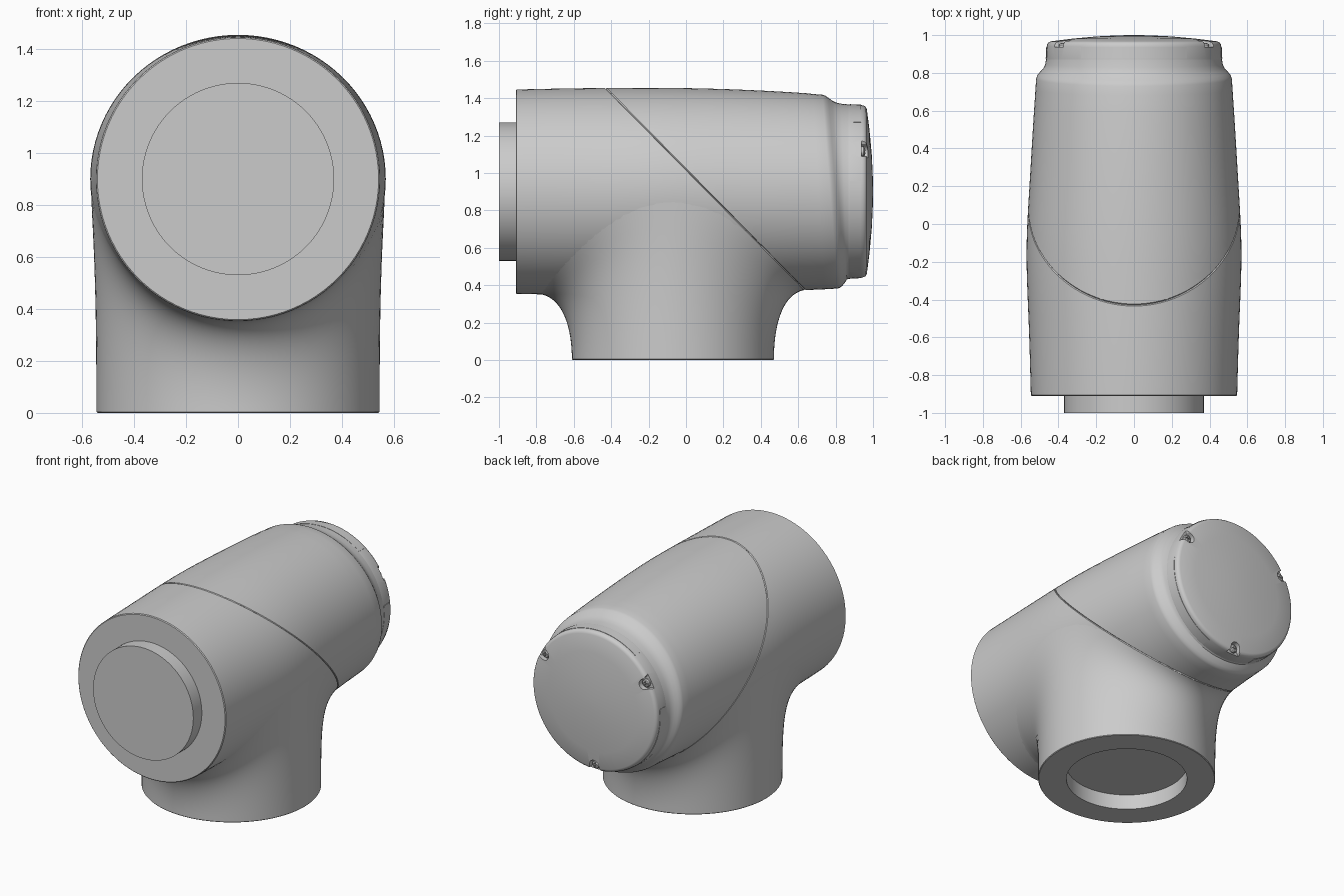
import bpy, bmesh, math
from mathutils import Vector
from math import sin, cos, pi

if "Cube" in bpy.data.objects:
    bpy.data.objects.remove(bpy.data.objects["Cube"])

CZ, BY = 0.9, -0.07          # tube axis height, branch centre in y
PHI, LY = math.radians(88), 0.73   # extent of branch blend on the tube
N = 96


def finish(name, bm, angle=30):
    bmesh.ops.recalc_face_normals(bm, faces=bm.faces)
    me = bpy.data.meshes.new(name)
    bm.to_mesh(me)
    bm.free()
    ob = bpy.data.objects.new(name, me)
    bpy.context.collection.objects.link(ob)
    smooth(ob, angle)
    return ob


def smooth(ob, angle=30):
    bpy.ops.object.select_all(action='DESELECT')
    ob.select_set(True)
    bpy.context.view_layer.objects.active = ob
    bpy.ops.object.shade_smooth_by_angle(angle=math.radians(angle))


def skin(bm, rings, first=False, last=False, skip=None):
    vs = [[bm.verts.new(p) for p in r] for r in rings]
    n = len(rings[0])
    for i in range(len(vs) - 1):
        for j in range(n):
            if skip and skip(i, j):
                continue
            k = (j + 1) % n
            bm.faces.new((vs[i][j], vs[i][k], vs[i + 1][k], vs[i + 1][j]))
    if first:
        bm.faces.new(vs[0])
    if last:
        bm.faces.new(vs[-1])


def lathe(name, profile, cx=0, cz=CZ, n=N):
    bm = bmesh.new()
    skin(bm, [[(cx + r * cos(2 * pi * j / n), y, cz + r * sin(2 * pi * j / n))
               for j in range(n)] for r, y in profile], True, True)
    return finish(name, bm)


def cut(ob, cutter):
    m = ob.modifiers.new("cut", 'BOOLEAN')
    m.operation, m.solver, m.object = 'DIFFERENCE', 'EXACT', cutter
    bpy.context.view_layer.objects.active = ob
    bpy.ops.object.modifier_apply(modifier=m.name)
    bpy.data.objects.remove(cutter)


def radius(y):
    return 0.555 - (0.0405 if y > -0.2 else 0.018) * (y + 0.2) ** 2


def tube_point(a, y, r, shear=0.0):
    bulge = 1 + 0.025 * math.exp(-((y + 0.15) / 0.35) ** 2)
    return Vector((r * sin(a) * bulge, y + shear * cos(a), CZ - r * cos(a)))


# Main tube with slanted shoulder
bm = bmesh.new()
prof = [(-0.91, 0.541, 0), (-0.905, 0.546, 0)]
prof += [(-0.88 + 0.04 * i, radius(-0.88 + 0.04 * i), 0) for i in range(39)]
prof += [(0.71, 0.522, 0.03), (0.77, 0.518, 0.04), (0.785, 0.513, 0.04), (0.8, 0.501, 0.038),
         (0.815, 0.487, 0.034), (0.828, 0.477, 0.028), (0.845, 0.47, 0.015), (0.87, 0.466, 0)]


def in_branch(i, j):
    a = (2 * pi * (j + 0.5) / N + pi) % (2 * pi) - pi
    y = (prof[i][0] + prof[i + 1][0]) / 2
    return (a / PHI) ** 2 + ((y - BY) / LY) ** 2 < 0.8


skin(bm, [[tube_point(2 * pi * j / N, y, r, s) for j in range(N)] for y, r, s in prof],
     first=True, skip=in_branch)

# Branch: curves from the base circle, tangent to the tube at the far end
paths = []
for j in range(N):
    t = 2 * pi * j / N
    p0 = Vector((0.545 * cos(t), BY + 0.54 * sin(t), 0))
    a, y = PHI * cos(t), BY + LY * sin(t)
    R = radius(y)
    p3 = tube_point(a, y, R - 0.0015)
    d = Vector((a * R * cos(a), LY * sin(t), a * R * sin(a))).normalized()
    p1 = p0 + Vector((0, 0, 0.6 * p3.z))
    p2 = p3 - d * 0.3 * (p3 - p0).length
    path = [Vector((0.37 * cos(t), BY + 0.37 * sin(t), h)) for h in (0.1, 0)]
    path.append(Vector((p0.x * 0.993, BY + (p0.y - BY) * 0.993, 0)))
    for k in range(21):
        u = k / 20
        q = p0 * (1 - u) ** 3 + p1 * 3 * u * (1 - u) ** 2 + p2 * 3 * u * u * (1 - u) + p3 * u ** 3
        if k == 0:
            q.z = 0.004
        path.append(q)
    paths.append(path)
skin(bm, [[p[k] for p in paths] for k in range(len(paths[0]))], first=True)

# Diagonal parting groove
nrm = Vector((0, 1.085, 1.07)).normalized()
base = Vector((0, -0.43, 1.455))
for off in (-0.004, 0.004, 0):
    res = bmesh.ops.bisect_plane(bm, geom=bm.verts[:] + bm.edges[:] + bm.faces[:], dist=1e-5,
                                 plane_co=base + nrm * off, plane_no=nrm)
for v in [g for g in res['geom_cut'] if isinstance(g, bmesh.types.BMVert)]:
    v.co -= Vector((v.co.x, 0, v.co.z - CZ)).normalized() * 0.005
finish("joint_housing", bm)

# Front boss
lathe("front_boss", [(0.37, -0.9), (0.37, -1.0)])

# Domed end cap with three flared screw pockets
cap = lathe("end_cap", [(0.44, 0.83), (0.464, 0.85), (0.466, 0.872), (0.462, 0.94), (0.459, 0.953),
                        (0.452, 0.962), (0.44, 0.967), (0.33, 0.981), (0.2, 0.993),
                        (0.1, 0.998), (0.03, 1.0)])
for i, deg in enumerate((30, 150, 270)):
    c, s = cos(math.radians(deg)), sin(math.radians(deg))
    pts = [(0.425 - 0.034 * sin(pi * k / 12), 0.034 * cos(pi * k / 12)) for k in range(13)]
    pts += [(0.445, -0.036), (0.5, -0.08), (0.5, 0.08), (0.445, 0.036)]
    bm = bmesh.new()
    skin(bm, [[(r * c - t * s, y, CZ + r * s + t * c) for r, t in pts] for y in (0.938, 1.03)],
         True, True)
    cut(cap, finish("pocket_cutter", bm))
    # Screw head with cross slot
    sx, sz = 0.427 * c, CZ + 0.427 * s
    head = lathe(f"screw_{i + 1}", [(0.027, 0.93), (0.027, 0.948), (0.022, 0.955), (0.01, 0.959)],
                 sx, sz, 24)
    for w, h in ((0.03, 0.008), (0.008, 0.03)):
        bm = bmesh.new()
        skin(bm, [[(sx + a * w / 2, y, sz + b * h / 2) for a, b in
                   ((-1, -1), (1, -1), (1, 1), (-1, 1))] for y in (0.947, 0.98)], True, True)
        cut(head, finish("slot_cutter", bm))
    smooth(head)
smooth(cap)

# Thin inlaid strips around the cap between the screws
for i, deg in enumerate((90, 210, 330)):
    bm = bmesh.new()
    rings = []
    for k in range(25):
        a = math.radians(deg - 37 + 74 * k / 24)
        rings.append([(r * cos(a), y, CZ + r * sin(a)) for r, y in
                      ((0.455, 0.876), (0.4675, 0.876), (0.4645, 0.936), (0.455, 0.936))])
    skin(bm, rings, True, True)
    finish(f"cap_strip_{i + 1}", bm)
